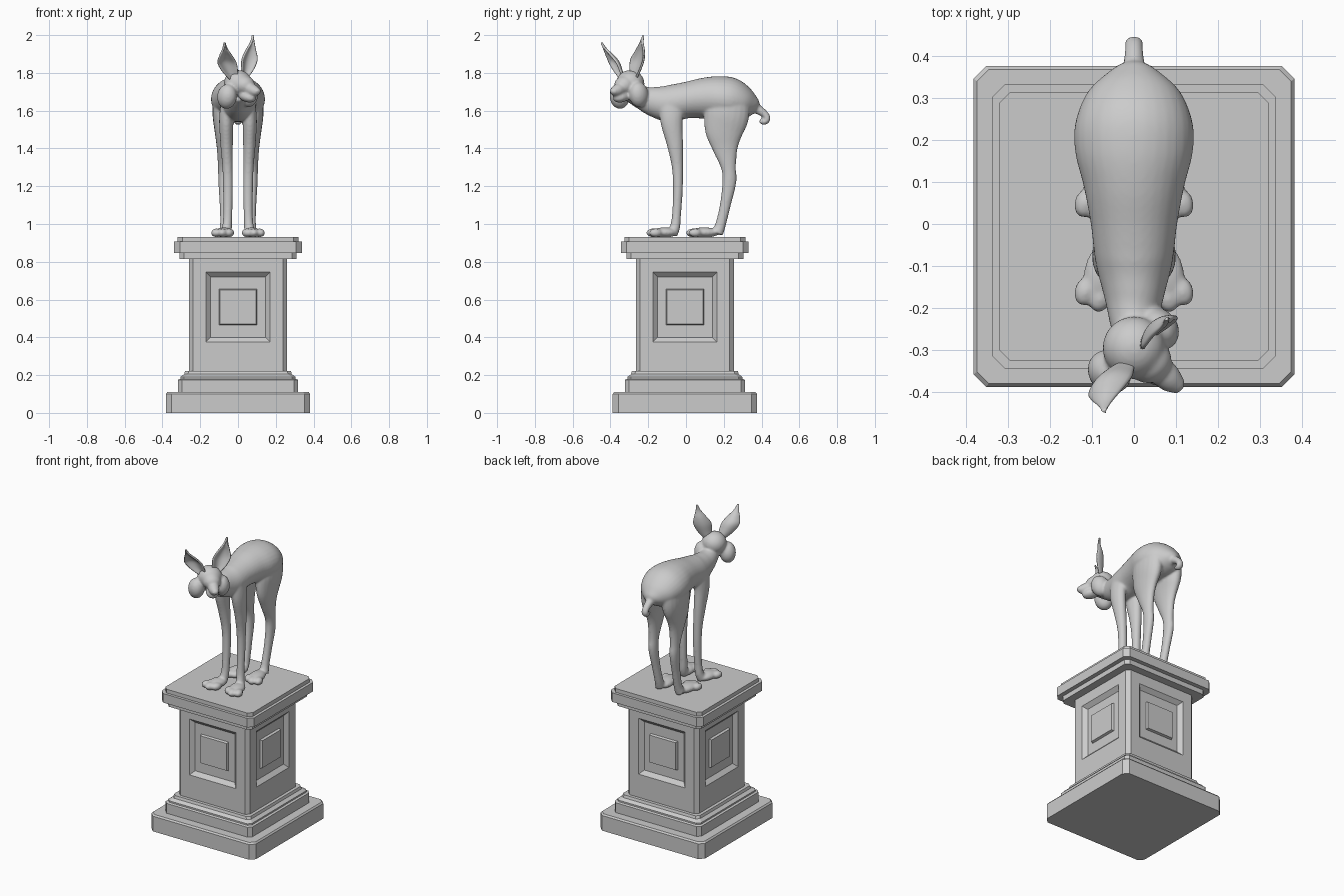
import bpy, bmesh, math
from mathutils import Vector, Matrix

if "Cube" in bpy.data.objects:
    bpy.data.objects.remove(bpy.data.objects["Cube"])

PY = -0.006      # pedestal centre in y
TOP = 0.932      # height of the pedestal top


def finish(name, bm, smooth=False):
    bmesh.ops.recalc_face_normals(bm, faces=bm.faces)
    me = bpy.data.meshes.new(name)
    bm.to_mesh(me)
    bm.free()
    ob = bpy.data.objects.new(name, me)
    bpy.context.collection.objects.link(ob)
    if smooth:
        me.polygons.foreach_set("use_smooth", [True] * len(me.polygons))
    return ob


def skin(bm, rings, cap=True):
    """Join equal-length rings of points into a closed skin."""
    vs = [[bm.verts.new(p) for p in r] for r in rings]
    n = len(vs[0])
    for a, b in zip(vs, vs[1:]):
        for i in range(n):
            bm.faces.new((a[i], a[(i + 1) % n], b[(i + 1) % n], b[i]))
    if cap:
        bm.faces.new(vs[0][::-1])
        bm.faces.new(vs[-1])
    return vs


def tier(name, profile):
    """Stack of chamfered squares: (half width, chamfer, z)."""
    bm = bmesh.new()
    rings = []
    for h, c, z in profile:
        k = h - c
        rings.append([(x, y + PY, z) for x, y in
                      ((h, -k), (h, k), (k, h), (-k, h), (-h, k), (-h, -k), (-k, -h), (k, -h))])
    skin(bm, rings)
    return finish(name, bm)


# Pedestal mouldings
tier("plinth", [(.382, .03, 0), (.382, .03, .10), (.374, .028, .11)])
tier("base_moulding", [(.318, .022, .11), (.318, .022, .175), (.305, .02, .18),
                       (.305, .02, .19), (.285, .02, .205), (.28, .02, .222)])
tier("cap", [(.31, .025, .815), (.31, .025, .847), (.338, .03, .847), (.338, .03, .907),
             (.32, .025, .907), (.32, .025, TOP)])

# Pedestal column: four panelled sides joined by chamfered corners
bm = bmesh.new()
panel = [(.237, .21, .83, .259), (.17, .375, .745, .259), (.145, .40, .72, .235),
         (.10, .465, .655, .235), (.095, .47, .65, .25)]
outer = []
for k in range(4):
    rot = Matrix.Rotation(k * math.pi / 2, 3, 'Z')
    rings = [[rot @ Vector(p) + Vector((0, PY, 0)) for p in
              ((-w, -d, z0), (w, -d, z0), (w, -d, z1), (-w, -d, z1))] for w, z0, z1, d in panel]
    vs = skin(bm, rings, cap=False)
    bm.faces.new(vs[-1])
    outer.append(vs[0])
for k in range(4):
    a, b = outer[k], outer[(k + 1) % 4]
    bm.faces.new((a[1], b[0], b[3], a[2]))
finish("column", bm)


# Smooth animal helpers
def spline(pts, steps=6):
    """Catmull-Rom through points of any dimension."""
    out = []
    for i in range(len(pts) - 1):
        p = [pts[max(i - 1, 0)], pts[i], pts[i + 1], pts[min(i + 2, len(pts) - 1)]]
        for s in range(steps):
            t = s / steps
            out.append([.5 * (2 * b + (c - a) * t + (2 * a - 5 * b + 4 * c - d) * t * t
                              + (3 * b - a - 3 * c + d) * t ** 3) for a, b, c, d in zip(*p)])
    out.append(list(pts[-1]))
    return out


def tube(bm, pts, n=20):
    """Elliptic tube along (x, y, z, radius across x, radius the other way)."""
    path = spline(pts)
    rings = []
    for i, (x, y, z, a, b) in enumerate(path):
        t = (Vector(path[min(i + 1, len(path) - 1)][:3]) - Vector(path[max(i - 1, 0)][:3])).normalized()
        side = (Vector((1, 0, 0)) - t * t.x).normalized()
        up = t.cross(side)
        rings.append([Vector((x, y, z)) + side * a * math.cos(q) + up * b * math.sin(q)
                      for q in (2 * math.pi * j / n for j in range(n))])
    skin(bm, rings)


def blob(bm, c, r, turn=0, tilt=0):
    m = (Matrix.Translation(c) @ Matrix.Rotation(turn, 4, 'Z') @ Matrix.Rotation(tilt, 4, 'X')
         @ Matrix.Diagonal((*r, 1)))
    bmesh.ops.create_uvsphere(bm, u_segments=24, v_segments=14, radius=1, matrix=m)


bm = bmesh.new()
# Trunk and neck
tube(bm, [(.01, -.29, 1.70, .05, .055), (0, -.23, 1.668, .058, .063), (0, -.17, 1.648, .072, .08),
          (0, -.09, 1.638, .092, .097), (0, 0, 1.655, .103, .096), (0, .09, 1.665, .12, .108),
          (0, .17, 1.665, .14, .118), (0, .24, 1.655, .14, .118), (0, .31, 1.635, .112, .09),
          (0, .355, 1.62, .065, .055), (0, .375, 1.61, .03, .03)], 32)
# Tail
tube(bm, [(0, .34, 1.63, .035, .035), (0, .38, 1.607, .026, .026), (0, .415, 1.583, .022, .02),
          (0, .43, 1.558, .022, .018), (0, .415, 1.54, .02, .016), (0, .39, 1.548, .016, .012)])
for s in (-1, 1):
    # Front leg
    tube(bm, [(s * .055, -.07, 1.65, .035, .07), (s * .062, -.077, 1.55, .038, .06),
              (s * .06, -.058, 1.42, .033, .043), (s * .055, -.045, 1.3, .028, .03),
              (s * .053, -.043, 1.18, .026, .026), (s * .054, -.05, 1.05, .024, .024),
              (s * .058, -.058, .985, .026, .027), (s * .065, -.075, .945, .03, .03)])
    # Hind leg
    tube(bm, [(s * .07, .225, 1.68, .06, .11), (s * .075, .215, 1.58, .06, .12),
              (s * .078, .203, 1.49, .046, .103), (s * .078, .208, 1.4, .034, .068),
              (s * .078, .225, 1.3, .028, .04), (s * .077, .229, 1.22, .027, .037),
              (s * .073, .208, 1.1, .024, .029), (s * .07, .184, 1.0, .025, .028),
              (s * .073, .165, .95, .03, .032)])
    # Paws, toes turned slightly outward
    for y0, length in ((-.115, .072), (.095, .085)):
        blob(bm, (s * .073, y0, .955), (.046, length, .027), s * .2)
        for dx, dy in ((-.033, -.045), (0, -.06), (.035, -.045)):
            blob(bm, (s * (.08 + dx), y0 + dy, .953), (.027, .036, .023), s * .3)

# Head turned 45 degrees toward +x: skull, cheeks, brow, muzzle, jaw
A = math.radians(45)
blob(bm, (0, -.295, 1.745), (.075, .075, .07), A)
blob(bm, (-.058, -.352, 1.675), (.05, .055, .066), A, .2)
blob(bm, (.056, -.25, 1.685), (.048, .055, .068), A, .2)
blob(bm, (.035, -.325, 1.735), (.055, .055, .05), A)
blob(bm, (.07, -.355, 1.712), (.034, .06, .033), A, .3)
blob(bm, (.098, -.38, 1.703), (.024, .024, .02), A)
blob(bm, (.05, -.34, 1.675), (.04, .055, .03), A, .25)

fawn = finish("fawn_body", bm, True)
rem = fawn.modifiers.new("fuse", 'REMESH')
rem.mode = 'VOXEL'
rem.voxel_size = .0065
rem.use_smooth_shade = True
sm = fawn.modifiers.new("soften", 'SMOOTH')
sm.factor = .5
sm.iterations = 7


# Ears: cupped leaves with a pointed curved tip
def ear(name, path, side, front):
    bm = bmesh.new()
    side, front = Vector(side).normalized(), Vector(front).normalized()
    rows = []
    for x, y, z, w in spline(path, 5):
        rows.append([bm.verts.new(Vector((x, y, z)) + side * w * s + front * w * .55 * (s * s - .5))
                     for s in (k / 4 for k in range(-4, 5))])
    for a, b in zip(rows, rows[1:]):
        for i in range(8):
            bm.faces.new((a[i], a[i + 1], b[i + 1], b[i]))
    ob = finish(name, bm, True)
    m = ob.modifiers.new("thickness", 'SOLIDIFY')
    m.thickness = .012
    m.offset = 0
    ob.modifiers.new("round", 'SUBSURF').levels = 1


ear("ear_left", [(.03, -.275, 1.77, .022), (.045, -.262, 1.82, .044), (.054, -.25, 1.87, .054),
                 (.063, -.24, 1.915, .036), (.076, -.236, 1.96, .013), (.08, -.228, 2.0, .002)],
    (.75, .65, 0), (.7, -.7, .1))
ear("ear_right", [(-.022, -.335, 1.765, .022), (-.045, -.355, 1.81, .044), (-.062, -.375, 1.855, .054),
                  (-.067, -.40, 1.89, .038), (-.069, -.428, 1.925, .014), (-.07, -.448, 1.96, .002)],
    (.92, .38, 0), (.4, -.85, -.3))
